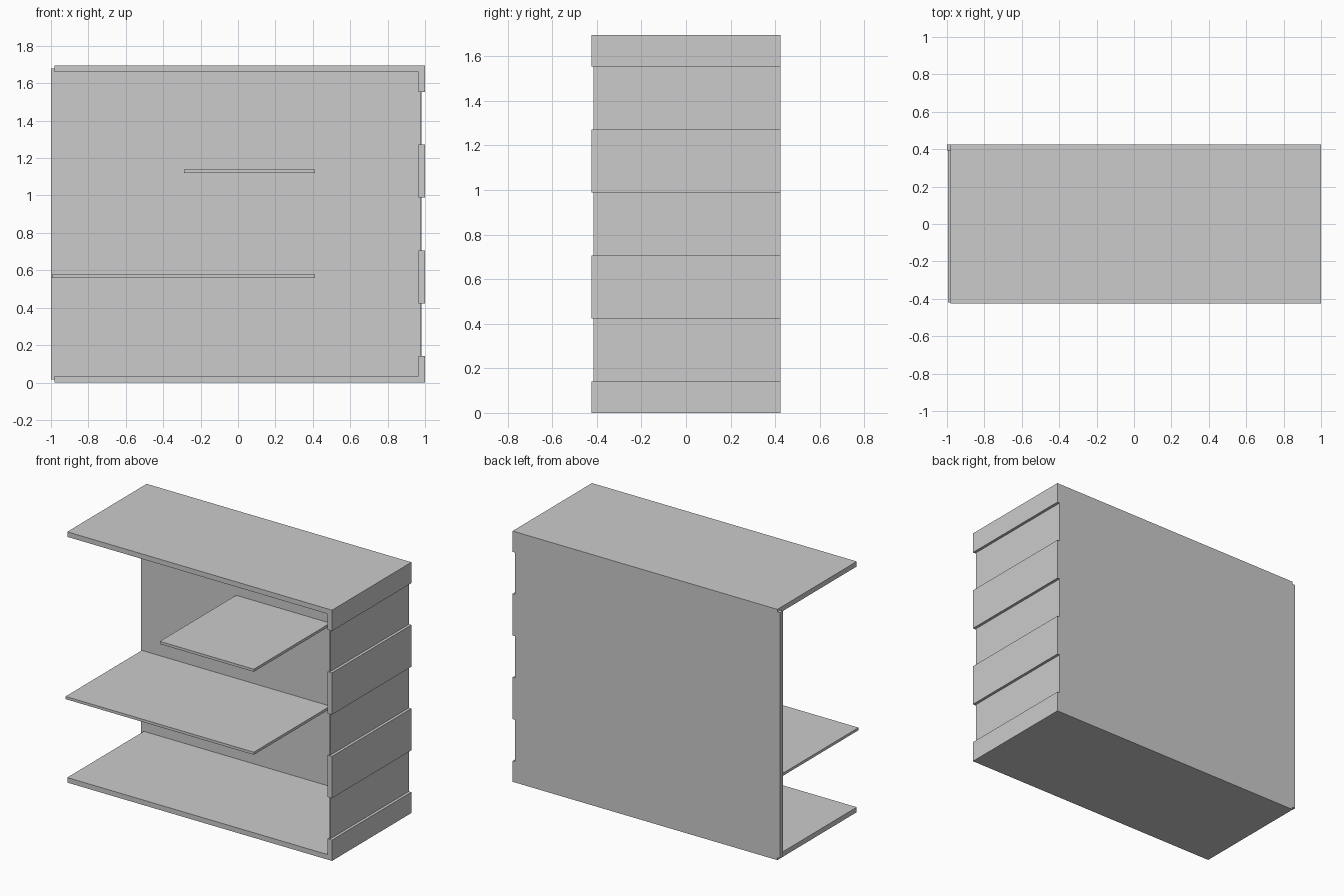
import bpy
import bmesh

if "Cube" in bpy.data.objects:
    bpy.data.objects.remove(bpy.data.objects["Cube"])


def box(name, x0, x1, y0, y1, z0, z1):
    mesh = bpy.data.meshes.new(name)
    bm = bmesh.new()
    bmesh.ops.create_cube(bm, size=1)
    for v in bm.verts:
        v.co.x = x1 if v.co.x > 0 else x0
        v.co.y = y1 if v.co.y > 0 else y0
        v.co.z = z1 if v.co.z > 0 else z0
    bm.to_mesh(mesh)
    bm.free()
    obj = bpy.data.objects.new(name, mesh)
    bpy.context.collection.objects.link(obj)
    return obj


H = 1.695      # total height
D = 0.424      # half depth
T = 0.034      # board thickness
STEP = H / 12  # half the height of one side slat
INNER = 1 - T

# Top and bottom boards
box("bottom_board", -0.98, INNER, -D, D, 0, T)
box("top_board", -0.98, INNER, -D, D, H - T, H)

# Back panel: main sheet between the boards, plus its slightly longer left edge
box("back_panel", -0.98, 0.979, D - 0.03, D, T, H - T)
box("back_panel_edge", -1, -0.98, D - 0.03, D, 0.017, H - 0.017)

# Thin recessed side sheet with thicker slats across it
box("side_sheet", 0.976, 0.981, -0.415, D, 0.017, H - 0.017)
for i, (a, b) in enumerate([(0, 1), (3, 5), (7, 9), (11, 12)]):
    box(f"side_slat_{i + 1}", INNER, 1, -D, D, a * STEP, b * STEP)

# Inner shelves
box("lower_shelf", -0.995, 0.413, -D + 0.003, D - 0.03, 0.559, 0.577)
box("upper_shelf", -0.29, 0.413, -D + 0.003, D - 0.03, 1.12, 1.138)
